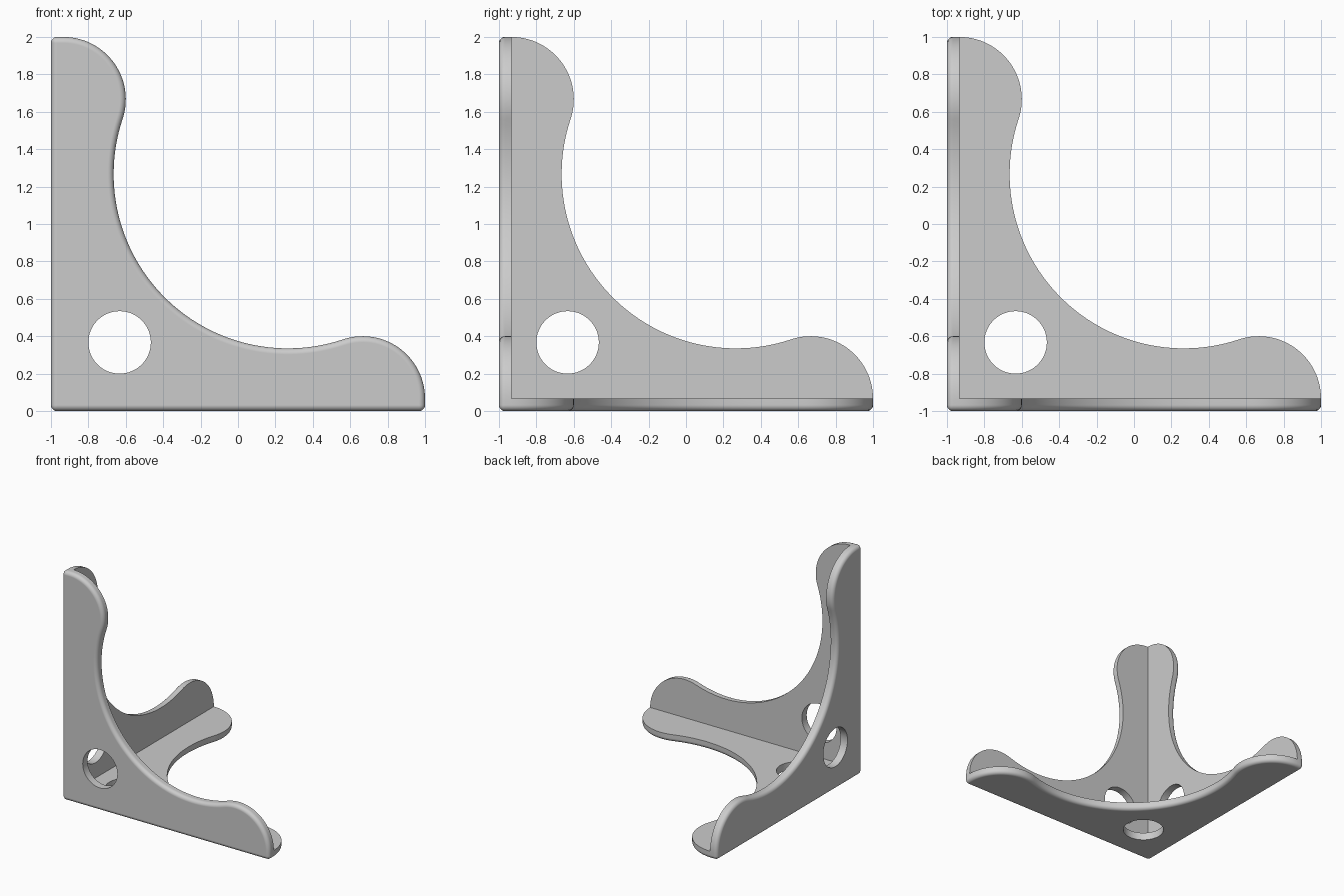
import bpy, bmesh
from math import atan2, cos, sin, pi, radians, hypot

THICK = 1 / 15      # plate thickness
TIP = 1 / 3         # radius of the rounded arm tips
FILLET = 0.032      # rounding of the outer edges
HOLE_AT, HOLE_R = 0.367, 0.167

cube = bpy.data.objects.get("Cube")
if cube:
    bpy.data.objects.remove(cube, do_unlink=True)

grey = bpy.data.materials.new("light_grey")
grey.use_nodes = True
colour = (0.6, 0.6, 0.6, 1)
grey.diffuse_color = colour
grey.node_tree.nodes["Principled BSDF"].inputs["Base Color"].default_value = colour


def arc(centre, radius, start, end, steps):
    """Points on an arc, both ends included."""
    angles = [start + (end - start) * i / steps for i in range(steps + 1)]
    return [(centre[0] + radius * cos(a), centre[1] + radius * sin(a)) for a in angles]


def outline():
    """Plate profile: two round tips joined by one tangent hollow."""
    tip, hollow = (THICK, 2 - TIP), (THICK + 1.2, THICK + 1.2)
    dx, dy = hollow[0] - tip[0], hollow[1] - tip[1]
    turn = atan2(dy, dx)
    half = [(0, 2)] + arc(tip, TIP, pi / 2, turn, 28)
    half += arc(hollow, hypot(dx, dy) - TIP, turn + pi, pi * 1.25, 28)[1:]
    return [(0, 0)] + half + [(v, u) for u, v in reversed(half[:-1])]


def finish(name, bm, place):
    """Turn plate space (u, v, depth) into world space and make an object."""
    for v in bm.verts:
        v.co = place(*v.co)
    bmesh.ops.recalc_face_normals(bm, faces=bm.faces[:])
    mesh = bpy.data.meshes.new(name)
    bm.to_mesh(mesh)
    bm.free()
    mesh.materials.append(grey)
    ob = bpy.data.objects.new(name, mesh)
    bpy.context.collection.objects.link(ob)
    return ob


def plate(name, place):
    # Extruded profile
    bm = bmesh.new()
    face = bm.faces.new([bm.verts.new((u, v, 0)) for u, v in outline()])
    top = bmesh.ops.extrude_face_region(bm, geom=[face], use_keep_orig=True)["geom"]
    for v in top:
        if isinstance(v, bmesh.types.BMVert):
            v.co.z = THICK
    bmesh.ops.recalc_face_normals(bm, faces=bm.faces[:])

    # Round the outer rim and the three square corners
    def is_outer(edge):
        a, b = (v.co for v in edge.verts)
        if a.z < 1e-5 and b.z < 1e-5:
            return True
        corner = min(hypot(a.x - u, a.y - v) for u, v in ((0, 0), (0, 2), (2, 0)))
        return abs(a.z - b.z) > 1e-5 and corner < 1e-4

    bmesh.ops.bevel(bm, geom=[e for e in bm.edges if is_outer(e)], offset=FILLET,
                    offset_type='OFFSET', segments=5, profile=0.5,
                    affect='EDGES', clamp_overlap=False)
    ob = finish(name, bm, place)

    # Round hole
    bm = bmesh.new()
    bmesh.ops.create_cone(bm, cap_ends=True, segments=64, radius1=HOLE_R,
                          radius2=HOLE_R, depth=0.5)
    bmesh.ops.translate(bm, verts=bm.verts[:], vec=(HOLE_AT, HOLE_AT, 0))
    cutter = finish("hole_cutter", bm, place)
    cutter.hide_render = True
    cut = ob.modifiers.new("hole", 'BOOLEAN')
    cut.operation, cut.solver, cut.object = 'DIFFERENCE', 'EXACT', cutter

    bpy.ops.object.select_all(action='DESELECT')
    bpy.context.view_layer.objects.active = ob
    ob.select_set(True)
    bpy.ops.object.modifier_apply(modifier=cut.name)
    bpy.data.objects.remove(cutter, do_unlink=True)

    # Smooth curves, flat faces
    bpy.ops.object.shade_smooth_by_angle(angle=radians(35))
    weighted = ob.modifiers.new("flat_faces", 'WEIGHTED_NORMAL')
    weighted.keep_sharp = True


plate("front_plate", lambda u, v, d: (u - 1, d - 1, v))
plate("side_plate", lambda u, v, d: (d - 1, u - 1, v))
plate("floor_plate", lambda u, v, d: (u - 1, v - 1, d))
